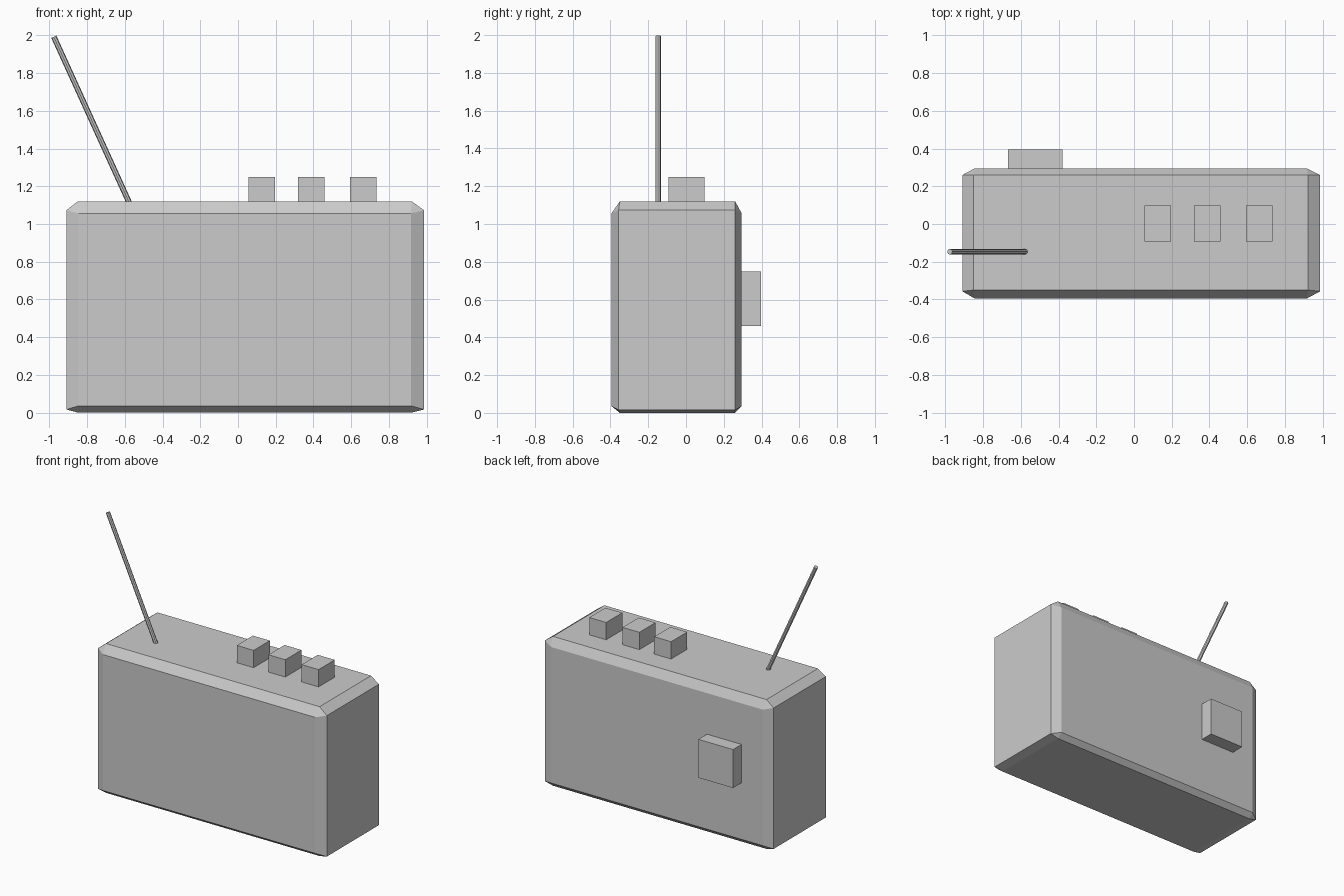
import bpy, bmesh
from mathutils import Vector

if "Cube" in bpy.data.objects:
    bpy.data.objects.remove(bpy.data.objects["Cube"])


def finish(bm, name):
    bmesh.ops.recalc_face_normals(bm, faces=bm.faces)
    mesh = bpy.data.meshes.new(name)
    bm.to_mesh(mesh)
    bm.free()
    obj = bpy.data.objects.new(name, mesh)
    bpy.context.collection.objects.link(obj)
    return obj


def box(name, lo, hi):
    lo, hi = Vector(lo), Vector(hi)
    bm = bmesh.new()
    bmesh.ops.create_cube(bm, size=1)
    for v in bm.verts:
        v.co = (lo + hi) / 2 + v.co * (hi - lo)
    return finish(bm, name)


def rod(name, start, end, radius, sides):
    start, end = Vector(start), Vector(end)
    axis = end - start
    bm = bmesh.new()
    bmesh.ops.create_cone(bm, cap_ends=True, segments=sides, radius1=radius,
                          radius2=radius, depth=axis.length)
    obj = finish(bm, name)
    obj.location = (start + end) / 2
    obj.rotation_mode = 'QUATERNION'
    obj.rotation_quaternion = axis.to_track_quat('Z', 'Y')
    return obj


# Chamfered case: hull around its six inset side panels
X, Y, Z = (-0.91, 0.987), (-0.395, 0.295), (0.0, 1.12)
bm = bmesh.new()
for i in (0, 1):
    for j in (0, 1):
        for k in (0, 1):
            bm.verts.new(((-0.845, 0.917)[i], Y[j], (0.036, 1.056)[k]))
            bm.verts.new((X[i], (-0.357, 0.26)[j], (0.016, 1.073)[k]))
            bm.verts.new(((-0.85, 0.922)[i], (-0.35, 0.26)[j], Z[k]))
bmesh.ops.convex_hull(bm, input=bm.verts)
bmesh.ops.dissolve_limit(bm, angle_limit=0.03, verts=bm.verts, edges=bm.edges)
finish(bm, "radio_case")

# Row of push buttons on the top
for n, x in enumerate((0.125, 0.388, 0.664)):
    box(f"button_{n + 1}", (x - 0.07, -0.093, 1.11), (x + 0.07, 0.098, 1.25))

# Square block on the back
box("back_block", (-0.667, 0.28, 0.46), (-0.38, 0.396, 0.748))

# Tilted aerial
rod("antenna", (-0.571, -0.147, 1.10), (-0.977, -0.147, 1.993), 0.015, 8)
